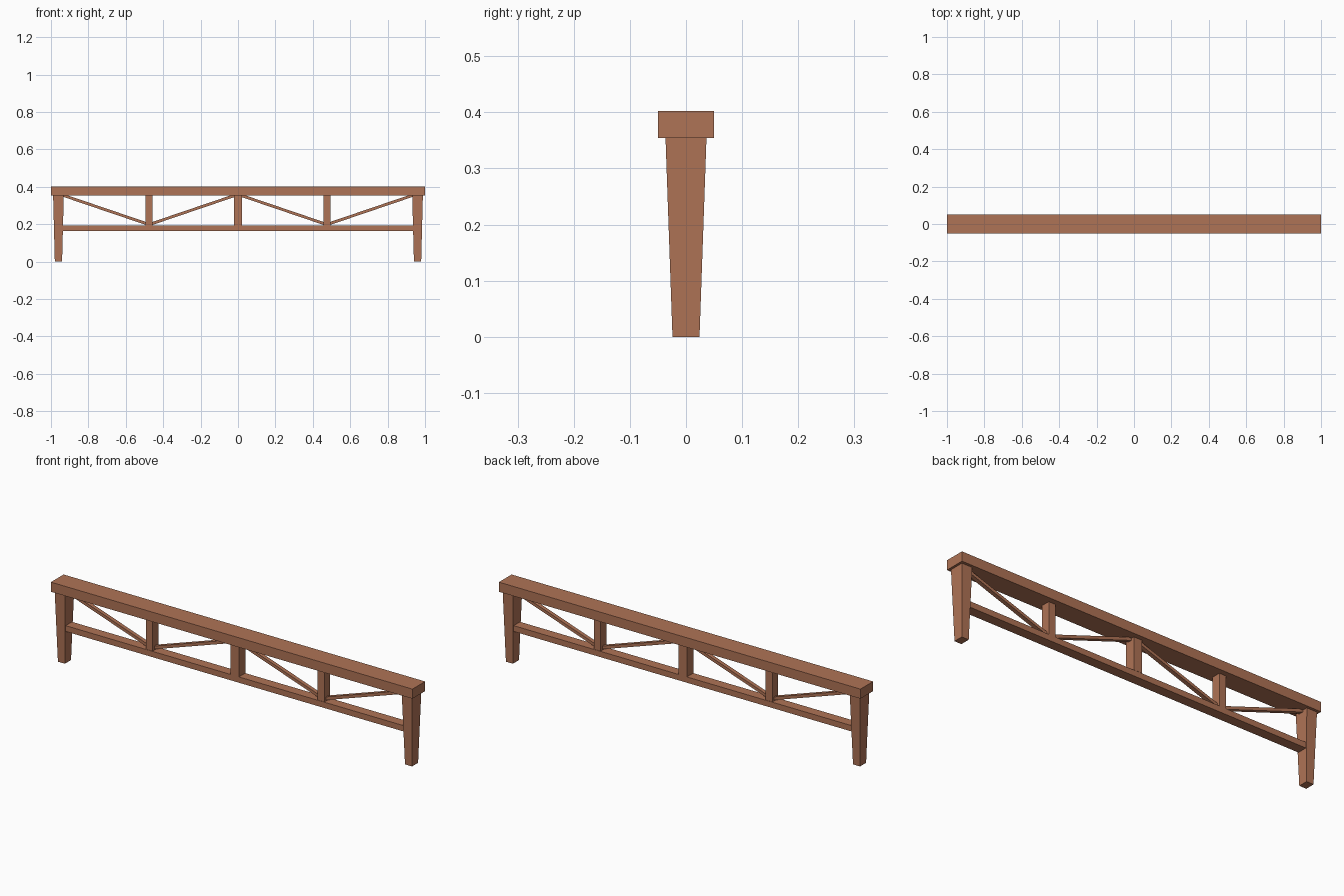
import bpy, bmesh, math
from mathutils import Matrix

if "Cube" in bpy.data.objects:
    bpy.data.objects.remove(bpy.data.objects["Cube"])

wood = bpy.data.materials.new("warm brown wood")
wood.diffuse_color = (0.43, 0.172, 0.092, 1)
wood.use_nodes = True
wood.node_tree.nodes["Principled BSDF"].inputs["Base Color"].default_value = wood.diffuse_color


def box(name, center, size, tilt=0.0, taper=(1, 1)):
    """Box of a given size, tilted about y, its bottom face scaled by taper."""
    bm = bmesh.new()
    bmesh.ops.create_cube(bm, size=1)
    for v in bm.verts:
        if v.co.z < 0:
            v.co.x *= taper[0]
            v.co.y *= taper[1]
    bmesh.ops.scale(bm, vec=size, verts=bm.verts)
    bmesh.ops.rotate(bm, matrix=Matrix.Rotation(tilt, 3, 'Y'), verts=bm.verts)
    mesh = bpy.data.meshes.new(name)
    bm.to_mesh(mesh)
    bm.free()
    mesh.materials.append(wood)
    obj = bpy.data.objects.new(name, mesh)
    obj.location = center
    bpy.context.collection.objects.link(obj)
    return obj


def brace(name, x1, z1, x2, z2):
    """Thin diagonal bar between two points in the xz plane."""
    dx, dz = x2 - x1, z2 - z1
    box(name, ((x1 + x2) / 2, 0, (z1 + z2) / 2),
        (math.hypot(dx, dz), 0.02, 0.015), tilt=-math.atan2(dz, dx))


BEAM_Z, TOP_Z = 0.354, 0.402      # underside and top of the beam
RAIL_LOW, RAIL_TOP = 0.163, 0.192

# Top beam, lower rail and centre post
box("top_beam", (0, 0, (BEAM_Z + TOP_Z) / 2), (2, 0.1, TOP_Z - BEAM_Z))
box("lower_rail", (0, 0, (RAIL_LOW + RAIL_TOP) / 2),
    (1.886, 0.05, RAIL_TOP - RAIL_LOW))
post_z, post_h = (BEAM_Z + RAIL_TOP) / 2, BEAM_Z - RAIL_TOP
box("centre_post", (0, 0, post_z), (0.045, 0.052, post_h))

for side, s in (("left", -1), ("right", 1)):
    # Tapered leg
    box(side + "_leg", (s * 0.96, 0, BEAM_Z / 2), (0.057, 0.073, BEAM_Z),
        taper=(0.68, 0.66))
    # Side post
    box(side + "_post", (s * 0.475, 0, post_z), (0.038, 0.046, post_h))
    # Diagonal braces falling to the foot of the side post
    brace(side + "_outer_brace", s * 0.94, 0.356, s * 0.475, 0.198)
    brace(side + "_inner_brace", s * 0.01, 0.356, s * 0.475, 0.198)
